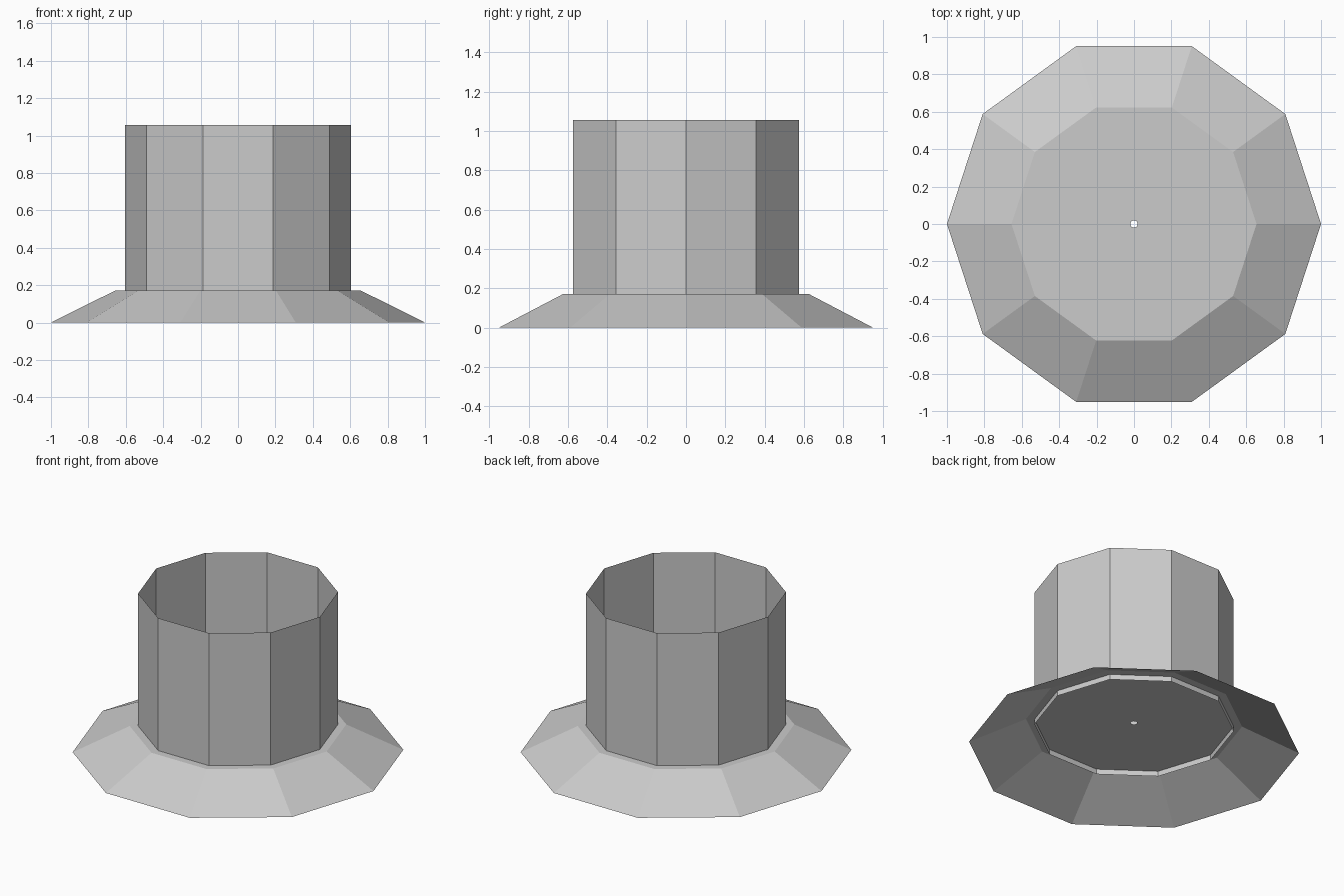
import bpy, bmesh
from math import cos, sin, tau

if "Cube" in bpy.data.objects:
    bpy.data.objects.remove(bpy.data.objects["Cube"])

SIDES = 10


def lathe(name, profile):
    """Open ten-sided shell of revolution from (radius, z) points."""
    bm = bmesh.new()
    rings = [[bm.verts.new((r * cos(tau * i / SIDES), r * sin(tau * i / SIDES), z))
              for i in range(SIDES)] for r, z in profile]
    for a, b in zip(rings, rings[1:]):
        for i in range(SIDES):
            j = (i + 1) % SIDES
            bm.faces.new((a[i], a[j], b[j], b[i]))
    mesh = bpy.data.meshes.new(name)
    bm.to_mesh(mesh)
    bm.free()
    obj = bpy.data.objects.new(name, mesh)
    bpy.context.collection.objects.link(obj)
    return obj


# Sloped base, hollow underneath, with a flat deck and a small centre hole
lathe("flared_base", [(1.0, 0.0), (0.655, 0.172), (0.02, 0.172)])

# Open tube whose lower edge pokes slightly below the deck
lathe("open_tube", [(0.604, 0.137), (0.604, 1.056)])
